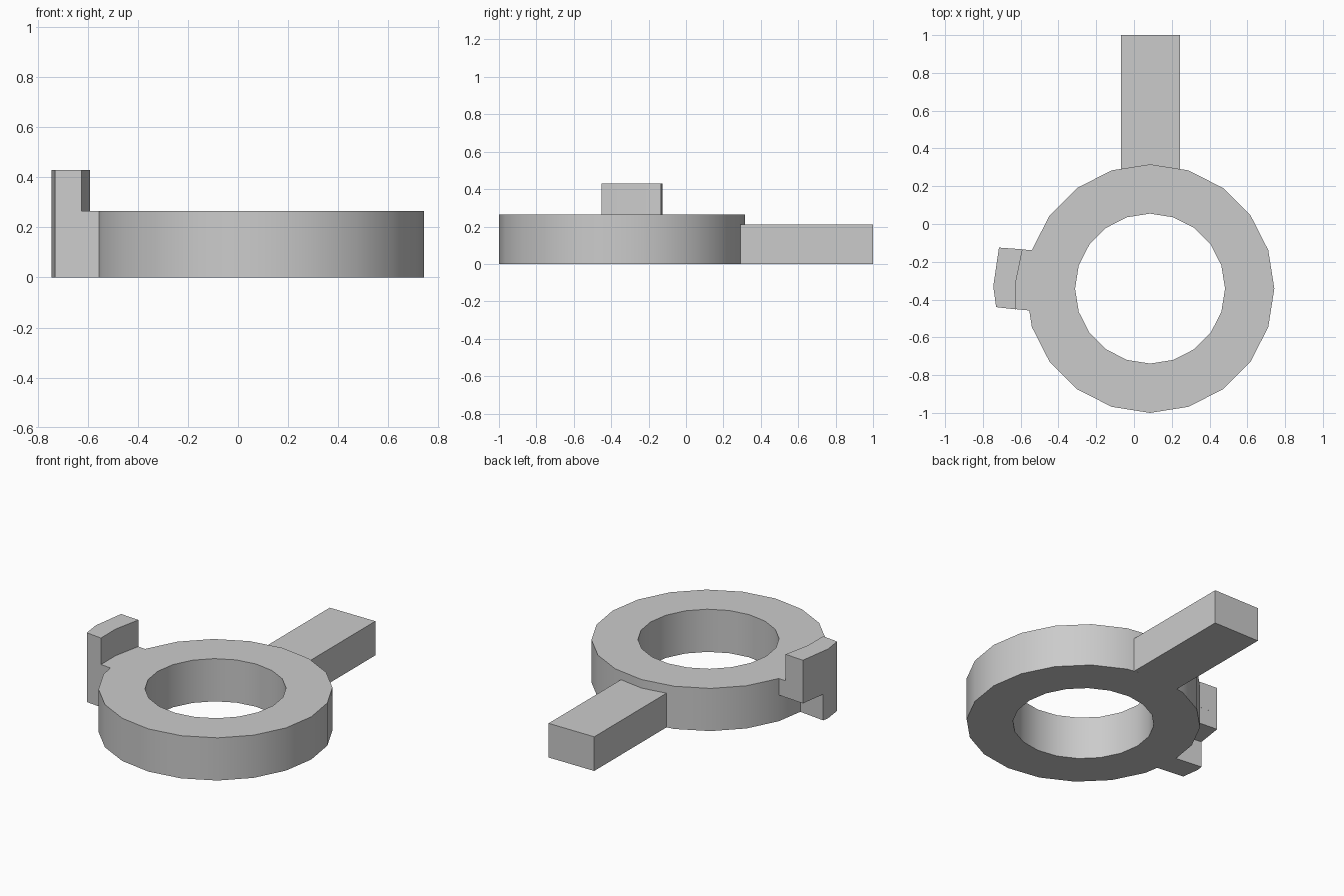
import bpy, bmesh, math

cube = bpy.data.objects.get("Cube")
if cube:
    bpy.data.objects.remove(cube, do_unlink=True)

grey = bpy.data.materials.new("plain grey")
grey.use_nodes = True
grey.diffuse_color = (0.6, 0.6, 0.6, 1)
grey.node_tree.nodes["Principled BSDF"].inputs["Base Color"].default_value = (0.6, 0.6, 0.6, 1)

CX, CY = 0.085, -0.342
OUTER, INNER, SIDES = 0.658, 0.397, 20
RING_TOP, HANDLE_TOP, STEP, LUG_TOP = 0.265, 0.212, 0.162, 0.43


def circle(radius):
    """Corner points of one edge of the ring."""
    return [(CX + radius * math.cos(math.tau * i / SIDES),
             CY + radius * math.sin(math.tau * i / SIDES)) for i in range(SIDES)]


def finish(name, bm):
    bmesh.ops.recalc_face_normals(bm, faces=bm.faces)
    mesh = bpy.data.meshes.new(name)
    bm.to_mesh(mesh)
    bm.free()
    mesh.materials.append(grey)
    obj = bpy.data.objects.new(name, mesh)
    bpy.context.collection.objects.link(obj)
    bpy.ops.object.select_all(action='DESELECT')
    obj.select_set(True)
    bpy.context.view_layer.objects.active = obj
    bpy.ops.object.shade_smooth_by_angle(angle=math.radians(30))


def prism(name, outline, bottom, top):
    """Upright solid with the given plan outline."""
    bm = bmesh.new()
    face = bm.faces.new([bm.verts.new((x, y, bottom)) for x, y in outline])
    result = bmesh.ops.extrude_face_region(bm, geom=[face], use_keep_orig=True)
    for v in result["geom"]:
        if isinstance(v, bmesh.types.BMVert):
            v.co.z = top
    finish(name, bm)


# Ring: four loops joined into a square-section band
bm = bmesh.new()
loops = [[bm.verts.new((x, y, z)) for x, y in circle(r)]
         for r, z in ((OUTER, 0), (OUTER, RING_TOP), (INNER, RING_TOP), (INNER, 0))]
for k in range(4):
    a, b = loops[k], loops[(k + 1) % 4]
    for i in range(SIDES):
        j = (i + 1) % SIDES
        bm.faces.new((a[i], a[j], b[j], b[i]))
finish("ring", bm)

rim = circle(OUTER)
back, upper, side = rim[5], rim[9], rim[10]

# Handle: bar that meets the back of the ring
prism("handle", [(-0.07, 0.291), back, (0.243, 0.291), (0.243, 1), (-0.07, 1)],
      0, HANDLE_TOP)

# Side tab: narrow foot, full-width shelf and raised lug
near_ring, near_out = (-0.553, -0.458), (-0.73, -0.44)
bend, far_out = (-0.745, -0.33), (-0.715, -0.125)
prism("tab_foot", [(-0.566, -0.31), side, near_ring, near_out, bend, (-0.739, -0.29)],
      0, STEP)
prism("tab_shelf", [upper, side, near_ring, near_out, bend, far_out], STEP, RING_TOP)
prism("tab_lug", [(-0.59, -0.134), (-0.625, -0.305), (-0.625, -0.452),
                  near_out, bend, far_out], RING_TOP, LUG_TOP)
